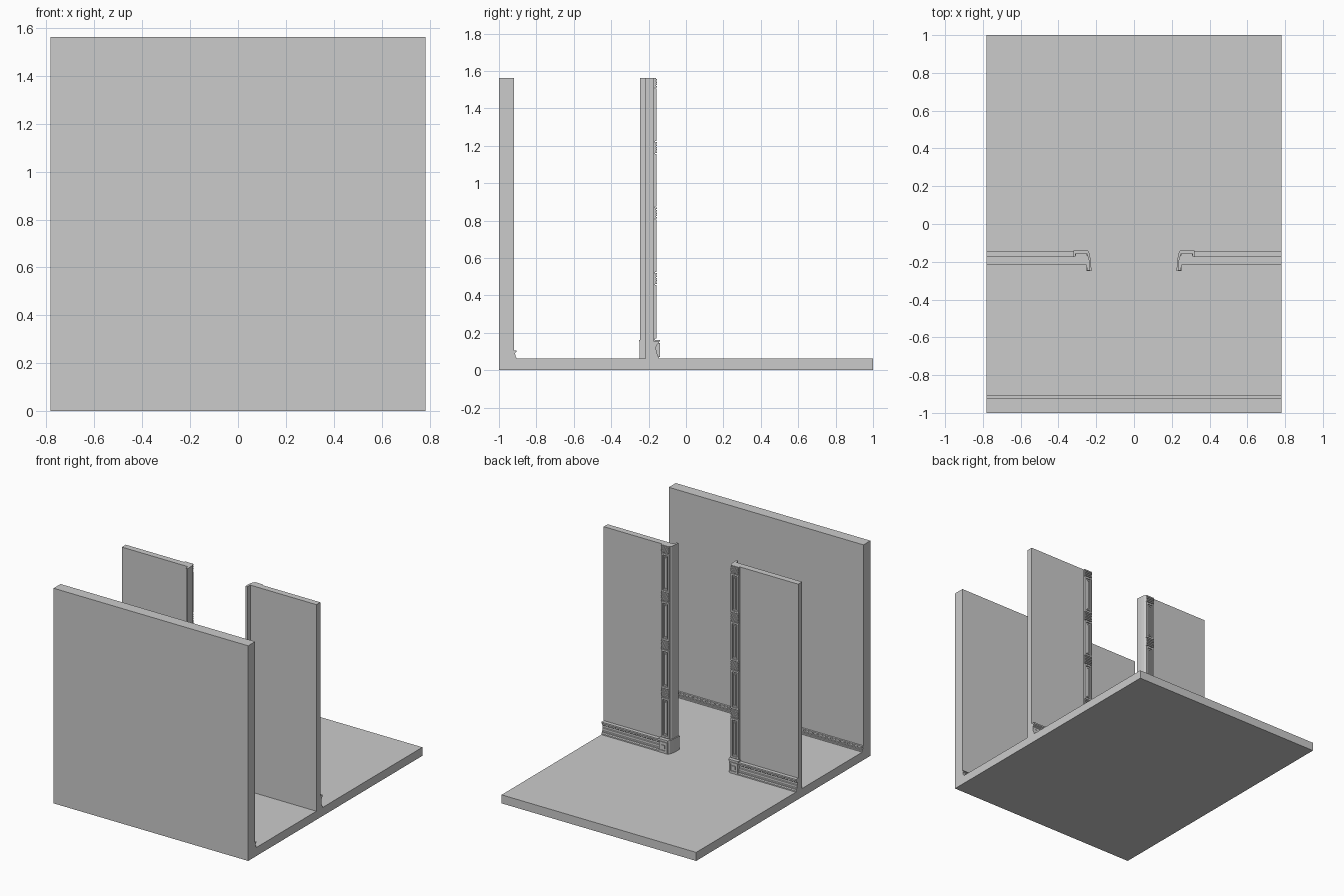
import bpy, bmesh

if "Cube" in bpy.data.objects:
    bpy.data.objects.remove(bpy.data.objects["Cube"])

FLOOR, TOP, HALF = 0.062, 1.563, 0.782


def finish(name, bm, mirror=False):
    bmesh.ops.recalc_face_normals(bm, faces=bm.faces)
    me = bpy.data.meshes.new(name)
    bm.to_mesh(me)
    bm.free()
    ob = bpy.data.objects.new(name, me)
    bpy.context.collection.objects.link(ob)
    if mirror:
        ob.modifiers.new("mirror", 'MIRROR')
    return ob


def add_box(bm, x0, x1, y0, y1, z0, z1):
    vs = bmesh.ops.create_cube(bm, size=1)["verts"]
    for v in vs:
        v.co = ((x0 + x1) / 2 + v.co.x * (x1 - x0),
                (y0 + y1) / 2 + v.co.y * (y1 - y0),
                (z0 + z1) / 2 + v.co.z * (z1 - z0))


def box(name, *dims, mirror=False):
    bm = bmesh.new()
    add_box(bm, *dims)
    return finish(name, bm, mirror)


def prism(name, pts, axis, a, b, mirror=False):
    """Extrude a closed profile: axis 'x' takes (y, z), axis 'z' takes (x, y)."""
    bm = bmesh.new()
    face = bm.faces.new([bm.verts.new((a, p, q) if axis == 'x' else (p, q, a)) for p, q in pts])
    ext = bmesh.ops.extrude_face_region(bm, geom=[face])["geom"]
    d = (b - a, 0, 0) if axis == 'x' else (0, 0, b - a)
    bmesh.ops.translate(bm, verts=[v for v in ext if isinstance(v, bmesh.types.BMVert)], vec=d)
    return finish(name, bm, mirror)


def add_frame(bm, x0, x1, z0, z1, w, y0, y1):
    add_box(bm, x0, x0 + w, y0, y1, z0, z1)
    add_box(bm, x1 - w, x1, y0, y1, z0, z1)
    add_box(bm, x0 + w, x1 - w, y0, y1, z0, z0 + w)
    add_box(bm, x0 + w, x1 - w, y0, y1, z1 - w, z1)


# Floor, far wall and the two wall pieces beside the doorway
box("floor", -HALF, HALF, -1, 1, 0, FLOOR)
box("far_wall", -HALF, HALF, -1, -0.92, FLOOR, TOP)
box("doorway_wall", 0.249, HALF, -0.217, -0.172, FLOOR, TOP, mirror=True)

# Moulded skirting boards: (depth, height fraction)
skirt = [(0, 0), (1, 0), (1, .10), (.75, .16), (.75, .25), (.55, .29), (.55, .48),
         (.42, .52), (.42, .68), (.65, .74), (.65, .82), (1, .88), (1, 1), (0, 1)]
prism("doorway_skirting", [(-0.172 + d * 0.027, FLOOR + h * 0.092) for d, h in skirt],
      'x', 0.30, HALF, mirror=True)
prism("far_skirting", [(-0.92 + d * 0.014, FLOOR + h * 0.042) for d, h in skirt],
      'x', -HALF, HALF)

# Door casing wrapping the wall end, with a rounded corner
prism("door_casing", [(0.252, -0.217), (0.248, -0.245), (0.233, -0.245), (0.235, -0.20),
                      (0.239, -0.178), (0.246, -0.166), (0.313, -0.166), (0.313, -0.172),
                      (0.252, -0.172)], 'z', FLOOR, TOP, mirror=True)

# Plinth block at the casing foot
prism("casing_plinth", [(0.252, -0.217), (0.249, -0.248), (0.227, -0.248), (0.231, -0.19),
                        (0.238, -0.158), (0.247, -0.144), (0.318, -0.144), (0.318, -0.172),
                        (0.252, -0.172)], 'z', FLOOR, FLOOR + 0.09, mirror=True)
prism("plinth_cap", [(0.252, -0.217), (0.25, -0.25), (0.225, -0.25), (0.229, -0.19),
                     (0.236, -0.155), (0.245, -0.139), (0.321, -0.139), (0.321, -0.172),
                     (0.252, -0.172)], 'z', FLOOR + 0.09, FLOOR + 0.1, mirror=True)
bm = bmesh.new()
add_frame(bm, 0.25, 0.316, 0.07, 0.144, 0.012, -0.146, -0.139)
add_box(bm, 0.27, 0.296, -0.146, -0.140, 0.094, 0.120)
finish("plinth_rosette", bm, True)

# Carved casing face: long panels separated by reeded blocks
bm = bmesh.new()
centres = [0.49 + i * 0.35 for i in range(4)]
bottom = FLOOR + 0.1
for c in centres:
    panel_top = c - 0.034
    add_frame(bm, 0.247, 0.312, bottom + 0.006, panel_top, 0.013, -0.168, -0.157)
    add_frame(bm, 0.266, 0.293, bottom + 0.028, panel_top - 0.022, 0.005, -0.168, -0.161)
    add_box(bm, 0.275, 0.284, -0.168, -0.162, bottom + 0.038, panel_top - 0.032)
    block_top = min(c + 0.028, TOP)
    add_box(bm, 0.249, 0.311, -0.168, -0.161, c - 0.028, block_top)
    for k in range(-2, 3):
        z = c + k * 0.0125
        if z + 0.004 < TOP:
            add_box(bm, 0.250, 0.310, -0.163, -0.155, z - 0.004, z + 0.004)
    bottom = c + 0.028
finish("casing_carving", bm, True)
